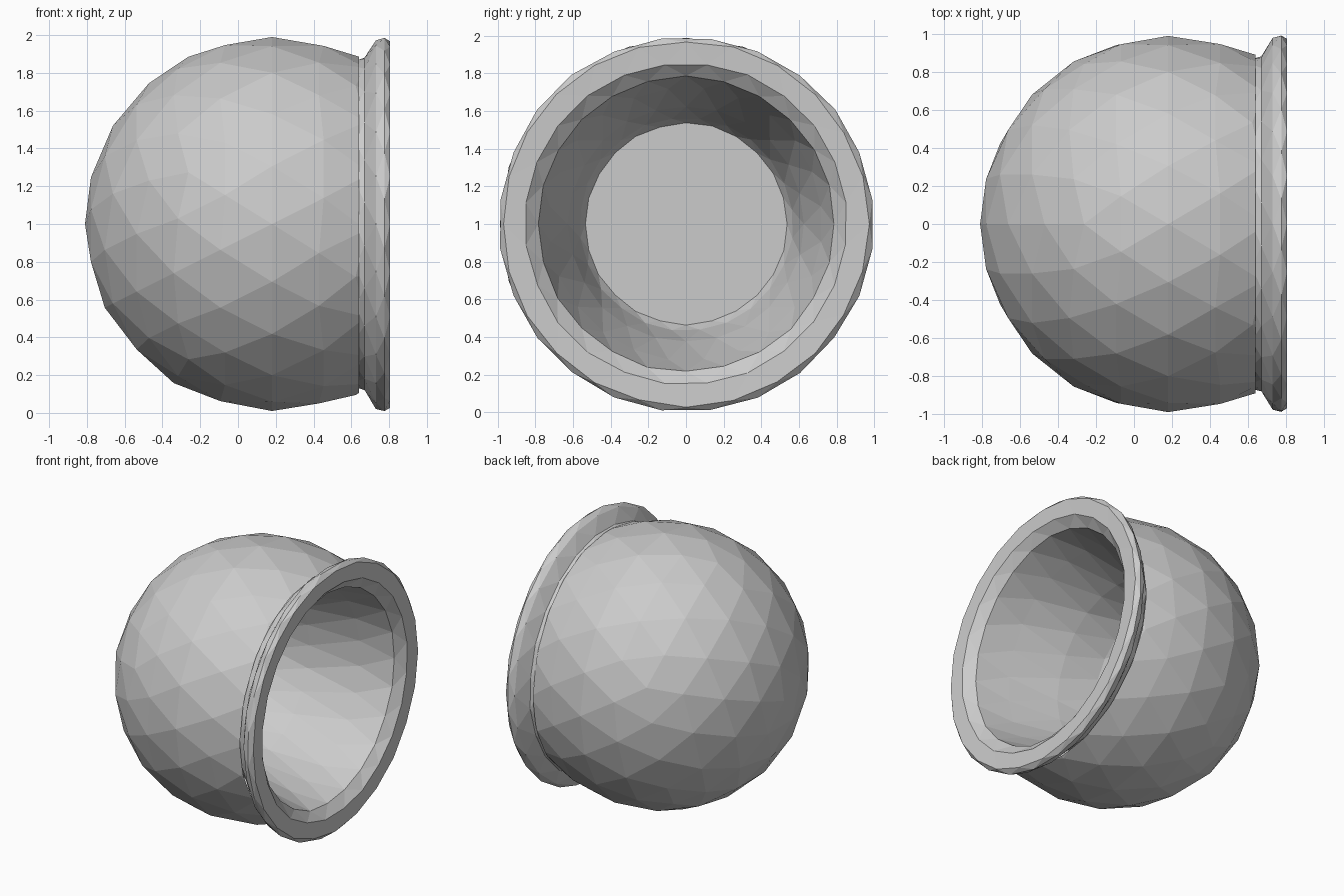
import bpy, bmesh, math, random
from mathutils import Matrix

if "Cube" in bpy.data.objects:
    bpy.data.objects.remove(bpy.data.objects["Cube"])

random.seed(4)
SIDES = 24


def finish(bm, name):
    bmesh.ops.triangulate(bm, faces=bm.faces[:], quad_method='SHORT_EDGE')
    mesh = bpy.data.meshes.new(name)
    bm.to_mesh(mesh)
    bm.free()
    obj = bpy.data.objects.new(name, mesh)
    obj.location.z = 1.0
    bpy.context.collection.objects.link(obj)
    return obj


def lathe(name, profile, wobble=0.008, cap=False):
    """Revolve (x, radius) points around the X axis with a faceted surface."""
    bm = bmesh.new()
    rings = []
    for k, (x, r) in enumerate(profile):
        ring = []
        for i in range(SIDES):
            a = math.tau * (i + 0.5 * (k % 2)) / SIDES
            rr = r - random.uniform(0, wobble)
            ring.append(bm.verts.new((x, rr * math.cos(a), rr * math.sin(a))))
        rings.append(ring)
    for k in range(len(rings) - 1):
        a, b = rings[k], rings[k + 1]
        for i in range(SIDES):
            j = (i + 1) % SIDES
            if k % 2 == 0:
                bm.faces.new((a[i], a[j], b[i]))
                bm.faces.new((a[j], b[j], b[i]))
            else:
                bm.faces.new((a[i], a[j], b[j]))
                bm.faces.new((a[i], b[j], b[i]))
    if cap:
        bm.faces.new(rings[-1])
    bmesh.ops.recalc_face_normals(bm, faces=bm.faces[:])
    # open cavity surfaces must face the axis
    if cap:
        bm.faces.ensure_lookup_table()
        if bm.faces[-1].normal.x < 0:
            bmesh.ops.reverse_faces(bm, faces=bm.faces[:])
    return finish(bm, name)


# Round outer shell, cut open on the +X side
bm = bmesh.new()
bmesh.ops.create_icosphere(bm, subdivisions=3, radius=0.99,
                           matrix=Matrix.Rotation(math.pi / 2, 4, 'Y'))
for v in bm.verts:
    v.co.x += 0.18
    # slightly fuller towards the opening
    if v.co.x > 0.4:
        f = 1 + 0.1 * (v.co.x - 0.4)
        v.co.y *= f
        v.co.z *= f
bmesh.ops.bisect_plane(bm, geom=bm.verts[:] + bm.edges[:] + bm.faces[:],
                       plane_co=(0.64, 0, 0), plane_no=(1, 0, 0),
                       clear_outer=True)
finish(bm, "outer_shell")

# Flared lip, rim face and deep tapering cavity with a flat floor
lathe("lip_and_cavity", [
    (0.62, 0.87), (0.67, 0.89), (0.73, 0.98), (0.775, 1.0), (0.805, 0.975),
    (0.80, 0.86), (0.74, 0.79), (0.50, 0.73), (0.15, 0.63),
    (-0.12, 0.57), (-0.18, 0.54)], cap=True)
